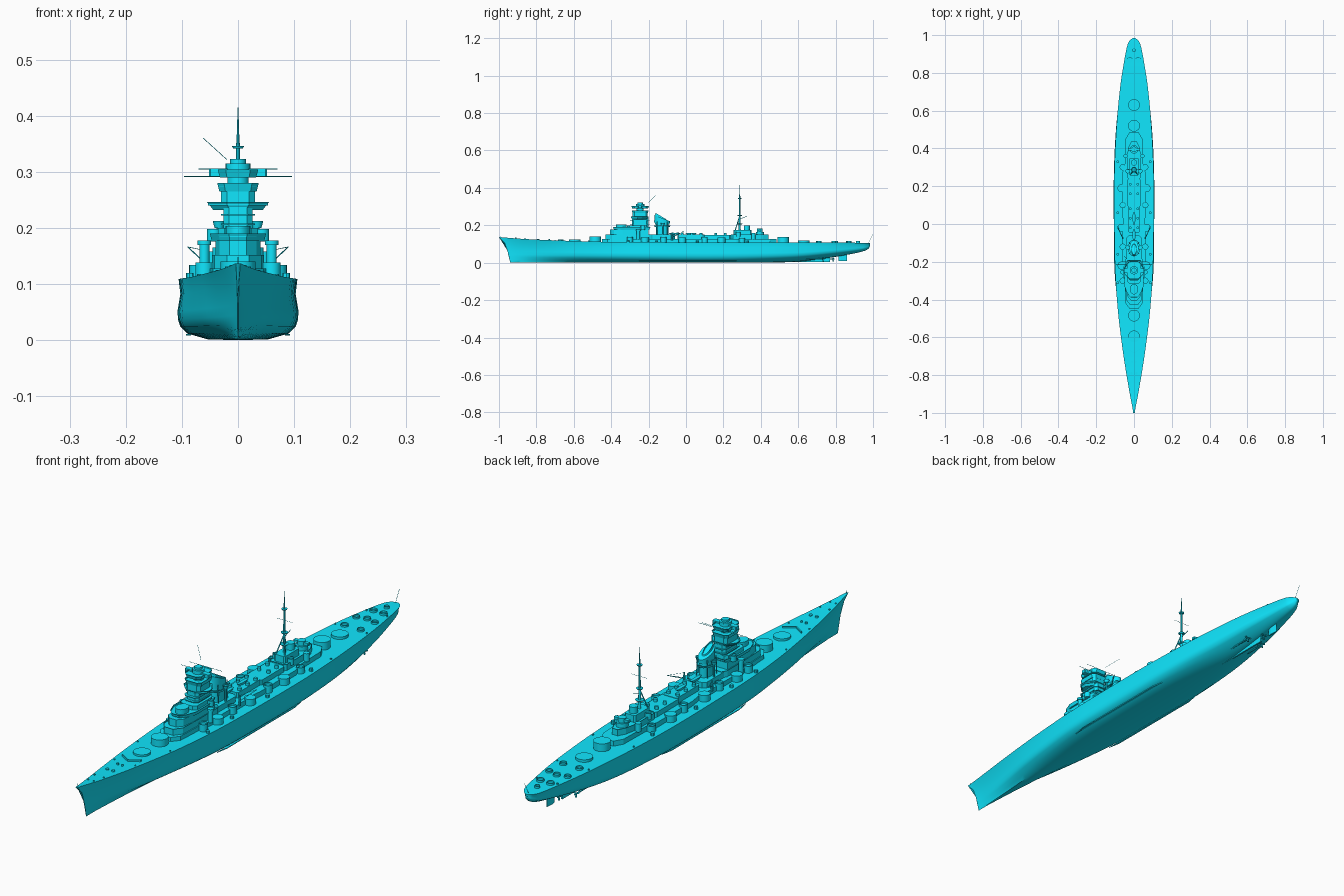
import bpy, bmesh, math
from mathutils import Vector

if "Cube" in bpy.data.objects:
    bpy.data.objects.remove(bpy.data.objects["Cube"])

PAINT = bpy.data.materials.new("cyan_paint")
PAINT.diffuse_color = (0.005, 0.8, 1.0, 1)
PAINT.use_nodes = True
PAINT.node_tree.nodes["Principled BSDF"].inputs["Base Color"].default_value = PAINT.diffuse_color

def finish(name, bm, smooth=False):
    bmesh.ops.recalc_face_normals(bm, faces=bm.faces)
    me = bpy.data.meshes.new(name)
    bm.to_mesh(me); bm.free()
    me.materials.append(PAINT)
    ob = bpy.data.objects.new(name, me)
    bpy.context.collection.objects.link(ob)
    if smooth:
        bpy.context.view_layer.objects.active = ob
        ob.select_set(True)
        bpy.ops.object.shade_smooth_by_angle(angle=math.radians(35))
        ob.select_set(False)
    return ob

def prism(name, pts, z0, z1, base=1.0, rim=0.0, slope=0.0, smooth=False):
    """Extruded outline; base scales the foot, rim sinks the top, slope tilts it along y."""
    bm = bmesh.new()
    c = Vector((sum(p[0] for p in pts), sum(p[1] for p in pts))) / len(pts)
    lo, hi = [], []
    for x, y in pts:
        lo.append(bm.verts.new((c.x + (x-c.x)*base, c.y + (y-c.y)*base, z0)))
        hi.append(bm.verts.new((x, y, z1 - slope*(y-c.y))))
    n = len(pts)
    for i in range(n):
        bm.faces.new((lo[i], lo[(i+1) % n], hi[(i+1) % n], hi[i]))
    bm.faces.new(lo[::-1])
    top = bm.faces.new(hi)
    if rim:
        bmesh.ops.recalc_face_normals(bm, faces=bm.faces)
        bmesh.ops.inset_region(bm, faces=[top], thickness=0.002)
        r = bmesh.ops.extrude_face_region(bm, geom=[top])
        bmesh.ops.delete(bm, geom=[top], context='FACES_ONLY')
        for v in r['geom']:
            if isinstance(v, bmesh.types.BMVert):
                v.co.z -= rim
    return finish(name, bm, smooth)

def sym(half):
    """Mirror a half outline (front to back) across x = 0."""
    return list(half) + [(-x, y) for x, y in reversed(half)]

def oval(x, y, rx, ry, n=24):
    return [(x + rx*math.cos(2*math.pi*i/n), y + ry*math.sin(2*math.pi*i/n)) for i in range(n)]

def house(y0, y1, w, c):
    """Chamfered rectangle outline."""
    return sym([(w-c, y0), (w, y0+c), (w, y1-c), (w-c, y1)])

def drum(name, x, y, r, z0, z1, rim=0.0, base=1.0, n=24):
    for s in ((1, -1) if x else (1,)):
        prism(name, oval(x*s, y, r, r, n), z0, z1, base, rim, smooth=True)

def rod(name, a, b, r, r2=None, both=False, n=8):
    for s in ((1, -1) if both else (1,)):
        p, q = Vector((a[0]*s, a[1], a[2])), Vector((b[0]*s, b[1], b[2]))
        bm = bmesh.new()
        bmesh.ops.create_cone(bm, cap_ends=True, segments=n, radius1=r,
                              radius2=r if r2 is None else r2, depth=(q-p).length)
        rot = (q-p).to_track_quat('Z', 'Y')
        for v in bm.verts:
            v.co = rot @ v.co + (p+q)/2
        finish(name, bm, True)

# Hull stations: y, deck half width, widest half width, bottom half width, deck z, keel z
ST = [(-1, .004, .001, .0005, .137, 0), (-.95, .015, .006, .003, .132, 0),
      (-.88, .028, .016, .008, .127, 0), (-.75, .049, .037, .019, .121, 0),
      (-.6, .069, .062, .036, .116, 0), (-.45, .086, .083, .058, .112, 0),
      (-.25, .1, .103, .082, .11, 0), (0, .105, .107, .09, .109, 0),
      (.25, .105, .107, .088, .108, 0), (.45, .097, .099, .07, .108, .001),
      (.6, .086, .086, .048, .108, .006), (.75, .07, .067, .032, .108, .024),
      (.88, .049, .043, .022, .107, .046), (.95, .034, .027, .014, .106, .062),
      (.975, .02, .014, .008, .105, .075), (.985, .004, .003, .002, .104, .09)]

def spline(a, b, c, d, t):
    m1 = (c[0]-b[0]) / (c[0]-a[0]) if c[0] != a[0] else 0
    m2 = (c[0]-b[0]) / (d[0]-b[0]) if d[0] != b[0] else 0
    out = [b[0] + (c[0]-b[0])*t]
    for i in range(1, 6):
        g1, g2 = (c[i]-a[i])*m1, (d[i]-b[i])*m2
        out.append((2*t**3-3*t*t+1)*b[i] + (t**3-2*t*t+t)*g1 + (3*t*t-2*t**3)*c[i] + (t**3-t*t)*g2)
    return out

def section(s):
    y, wd, ww, wb, zd, zk = s
    h = zd - zk
    half = [(0, 0), (.6*wb, .015), (wb, .11), (.3*wb+.7*ww, .22), (.05*wb+.95*ww, .34),
            (ww, .48), (.6*ww+.36*wd, .76), (wd, 1)]
    full = [(-x, f) for x, f in half[:0:-1]] + half
    out = []
    for x, f in full:
        z = zk + f*h
        rake = .06*(1 - min(1, z/.137))**.45 * max(0, (-.6-y)/.4)   # curved clipper stem
        out.append((x, y + rake, z))
    return out

rows = []
for i in range(len(ST)-1):
    a, d = ST[max(i-1, 0)], ST[min(i+2, len(ST)-1)]
    rows += [section(spline(a, ST[i], ST[i+1], d, k/4)) for k in range(4)]
rows.append(section(ST[-1]))
bm = bmesh.new()
vs = [[bm.verts.new(p) for p in r] for r in rows]
for r, q in zip(vs, vs[1:]):
    for j in range(len(r)):
        k = (j+1) % len(r)
        bm.faces.new((r[j], r[k], q[k], q[j]))
bm.faces.new(vs[0]); bm.faces.new(vs[-1][::-1])
finish("hull", bm, True)

# Underwater fittings
prism("skeg", [(-.004, .5), (.004, .5), (.003, .77), (-.003, .77)], .003, .045)
prism("rudder", sym([(.001, .815), (.004, .83), (.001, .862)]), .008, .065)
for x, y in ((0, .785), (.036, .73)):
    for s in ((1, -1) if x else (1,)):
        rod("propeller_shaft", (x*s, y-.17, .019), (x*s, y+.01, .019), .003)
        for k in range(3):
            t = k*2*math.pi/3 + .5
            rod("propeller_blade", (x*s, y, .019), (x*s+.013*math.cos(t), y+.003, .019+.013*math.sin(t)), .002, .004)
    if x:
        rod("shaft_strut", (x, y-.02, .019), (x-.006, y-.02, .05), .002, both=True)
for s in (1, -1):
    prism("bilge_keel", [(s*.084, -.25), (s*.093, -.2), (s*.093, .22), (s*.084, .27)], .008, .011)

# Main gun ring bases
for y, z in ((-.595, .124), (-.485, .14), (.52, .138), (.63, .118)):
    drum("gun_base", 0, y, .031, .1, z, n=32)

# Foredeck and stern fittings
for s in (1, -1):
    prism("breakwater", [(0, -.685), (s*.04, -.66), (s*.04, -.656), (0, -.68)], .11, .125)
drum("capstan", .013, -.79, .006, .115, .128)
drum("anchor_winch", .01, -.73, .004, .115, .127)
for y, x, z in ((-.91, .012, .134), (-.86, .02, .131), (-.7, .045, .122), (-.52, .07, .118),
                (.45, .088, .113), (.7, .068, .113), (.86, .045, .113)):
    drum("bollard", x, y, .003, z-.008, z, n=8)
for x, y, r in ((.035, .71, .014), (.04, .79, .013), (.022, .87, .014), (0, .80, .014), (0, .92, .01)):
    drum("stern_gun_tub", x, y, r, .1, .115, rim=.006)
rod("stern_flagstaff", (0, .972, .1), (0, 1, .152), .0007)
rod("bow_staff", (0, -.99, .13), (0, -.992, .148), .0008)

# First level deckhouse with side gun bases
prism("main_deckhouse", sym([(.022, -.45), (.045, -.42), (.05, -.3), (.06, -.26), (.06, -.03),
      (.055, 0), (.062, .05), (.062, .27), (.048, .32), (.045, .45), (.025, .485)]), .1, .128)
for y in (-.22, -.02, .19):
    drum("side_gun_base", .066, y, .021, .1, .134)
for y in (-.3, -.12, .1, .3):
    drum("side_gun_tub", .06, y, .016, .1, .138 if y < .2 else .132, rim=.007)
for y in (-.31, -.16, .06, .33):
    drum("side_locker", .086, y, .007, .1, .12, n=8)

# Forward bridge block
prism("bridge_base", sym([(.02, -.43), (.042, -.4), (.046, -.3), (.046, -.19), (.035, -.17)]), .125, .152, rim=.004)
prism("conning_block", sym([(.015, -.405), (.033, -.385), (.04, -.34), (.04, -.2)]), .15, .178)
prism("bridge_platform", sym([(.016, -.39), (.035, -.37), (.05, -.33), (.05, -.25), (.035, -.19)]), .176, .19, base=.93, rim=.006)
prism("conning_tower", oval(0, -.345, .022, .028), .18, .203, smooth=True)
drum("bridge_director", .06, -.255, .009, .125, .172, n=12)
drum("bridge_director_cap", .06, -.255, .012, .17, .178, n=12)
drum("bridge_side_tub", .043, -.23, .012, .176, .198, rim=.006)

# Tower mast
prism("tower_lower", house(-.29, -.2, .026, .01), .18, .24)
prism("tower_step", house(-.315, -.2, .036, .012), .18, .2)
prism("tower_gallery", sym([(.02, -.295), (.035, -.28), (.055, -.26), (.055, -.235), (.03, -.2)]), .232, .246, base=.8, rim=.006)
prism("tower_middle", house(-.285, -.205, .03, .01), .24, .27)
prism("tower_upper_gallery", house(-.29, -.2, .037, .012), .265, .28, base=.9, rim=.006)
drum("tower_neck", 0, -.245, .019, .275, .297)
prism("director_platform", house(-.292, -.198, .036, .014), .29, .304, base=.9, rim=.004)
prism("rangefinder_arm", house(-.256, -.236, .052, .003), .292, .306)
drum("director_head", 0, -.245, .022, .296, .315)
drum("director_cap", 0, -.245, .014, .315, .323)
rod("tower_yard", (-.096, -.215, .292), (.096, -.215, .292), .0008)
rod("signal_yard", (-.07, -.2, .305), (.07, -.2, .305), .0007)
rod("tower_aerial", (-.02, -.2, .322), (-.062, -.162, .36), .0006)
for z in (.205, .222):
    prism("tower_walkway", house(-.3, -.195, .03, .012), z, z+.003)

# Funnel with slanted hood
prism("funnel_house", house(-.19, -.06, .04, .012), .125, .15)
prism("funnel", oval(0, -.127, .022, .034, 32), .145, .225, slope=.3, smooth=True)
prism("funnel_cap", oval(0, -.127, .024, .041, 32), .205, .238, base=.96, slope=.4, smooth=True)
prism("funnel_hood", oval(0, -.135, .013, .028, 24), .215, .25, base=1.3, rim=.006, slope=.6, smooth=True)
prism("funnel_gallery", oval(0, -.127, .033, .044, 16), .19, .2, base=.9, rim=.005)
drum("searchlight_platform", .034, -.125, .011, .2, .212, rim=.004, base=.7)
rod("searchlight_post", (.034, -.125, .15), (.034, -.125, .2), .004, both=True)
for y in (-.155, -.1):
    rod("funnel_pipe", (.024, y, .145), (.022, y, .22), .002, both=True)

# Midship houses, boats and cranes
prism("hangar", house(-.045, .1, .03, .006), .125, .15)
prism("midship_house", house(.09, .24, .036, .008), .125, .148)
for y in (-.02, .03, .08, .16, .21):
    drum("vent", .02, y, .007, .14, .16, n=12)
for y in (-.06, .03):
    prism("boat", sym([(.002, y-.035), (.007, y-.015), (.007, y+.02), (.004, y+.03)]), .15, .16, base=.6)
rod("crane_post", (.06, -.075, .12), (.06, -.075, .15), .005, both=True)
for dy in (-.004, .004):
    rod("crane_jib", (.06, -.075+dy, .138), (.089, -.01, .166), .001, both=True)
rod("crane_stay", (.06, -.075, .16), (.089, -.01, .166), .0006, both=True)
rod("crane_head", (.06, -.075, .145), (.06, -.075, .162), .002, both=True)

# Aft superstructure
prism("aft_house", sym([(.03, .24), (.038, .25), (.038, .36), (.028, .41), (.012, .44)]), .125, .152, rim=.004)
prism("aft_upper_house", house(.255, .35, .024, .006), .148, .175)
drum("aft_control_base", 0, .395, .022, .148, .165)
drum("aft_control_head", 0, .395, .015, .165, .182)
prism("aft_rangefinder_arm", house(.388, .402, .032, .002), .168, .178)
drum("aft_director", 0, .325, .016, .17, .2)
drum("aft_side_director", .045, .36, .011, .125, .158)
drum("aft_gun_tub", .033, .28, .012, .14, .165, rim=.006)

# Main mast
rod("mast_lower", (0, .287, .16), (0, .287, .255), .006, .0045, n=12)
rod("mast_upper", (0, .287, .25), (0, .287, .36), .0045, .003)
rod("mast_top", (0, .287, .35), (0, .287, .415), .0028, .0006)
for z, r in ((.205, .016), (.25, .013), (.342, .011)):
    drum("mast_platform", 0, .287, r, z, z+.004, base=.8)
rod("mast_leg", (.02, .262, .17), (0, .285, .245), .0022, both=True)
rod("mast_yard", (-.035, .287, .3), (.035, .287, .3), .0006)
rod("mast_boom", (0, .29, .235), (0, .325, .248), .0012)
